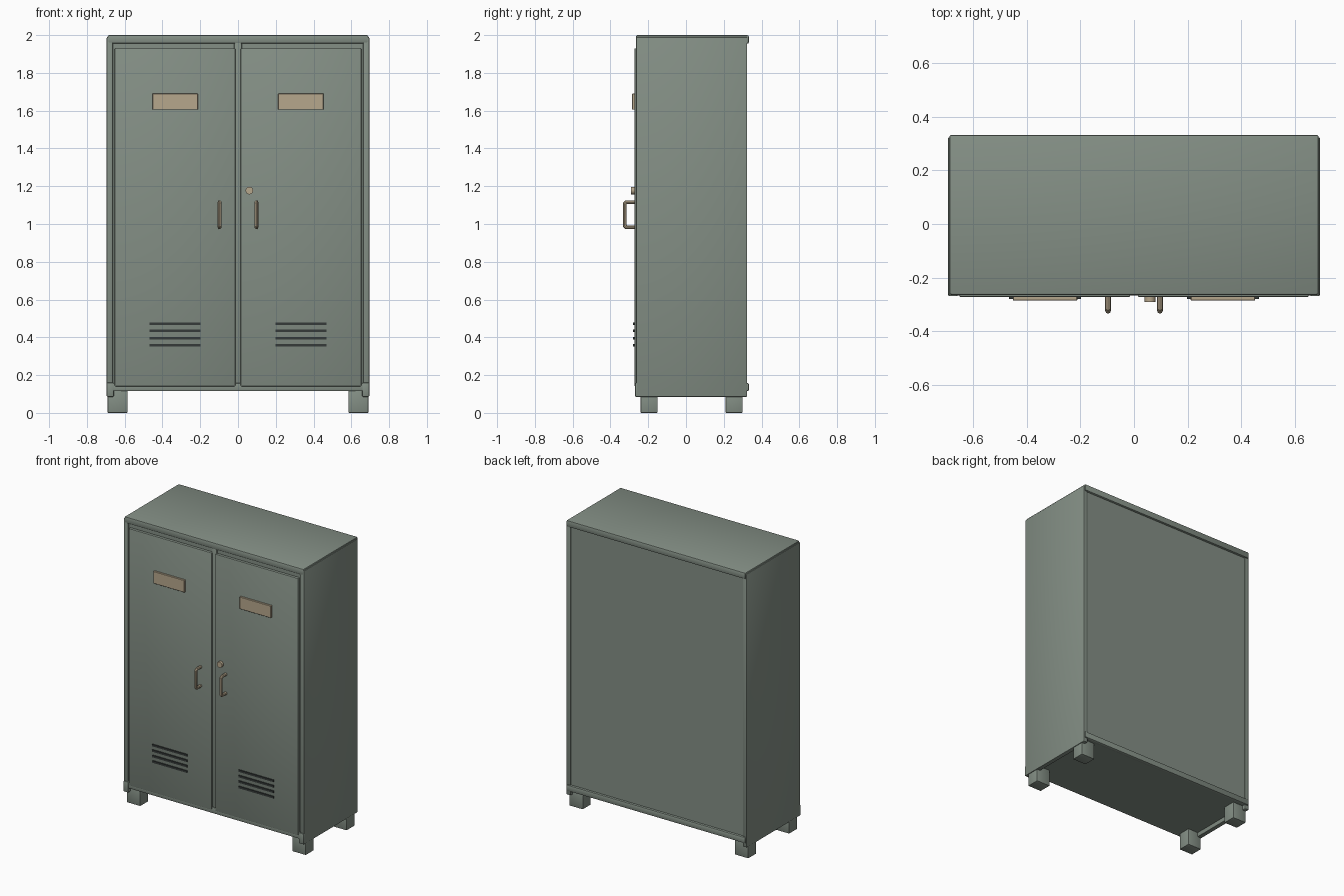
import bpy
import bmesh
import math
from mathutils import Matrix, Vector

cube = bpy.data.objects.get("Cube")
if cube:
    bpy.data.objects.remove(cube, do_unlink=True)


def material(name, rgb):
    m = bpy.data.materials.new(name)
    m.use_nodes = True
    m.diffuse_color = (*rgb, 1)
    m.node_tree.nodes["Principled BSDF"].inputs["Base Color"].default_value = (*rgb, 1)
    return m


GREEN = material("grey_green_paint", (0.23, 0.275, 0.235))
BRASS = material("dull_brass", (0.47, 0.385, 0.265))
DARK = material("dark_vent", (0.035, 0.042, 0.04))


def finish(obj, mat):
    obj.data.materials.append(mat)
    bpy.ops.object.select_all(action="DESELECT")
    obj.select_set(True)
    bpy.context.view_layer.objects.active = obj
    bpy.ops.object.shade_smooth_by_angle(angle=math.radians(35))
    return obj


def add_mesh(name, bm, mat):
    mesh = bpy.data.meshes.new(name)
    bm.to_mesh(mesh)
    bm.free()
    obj = bpy.data.objects.new(name, mesh)
    bpy.context.collection.objects.link(obj)
    return finish(obj, mat)


def box(name, xs, ys, zs, mat=GREEN, bevel=0.0, segments=2):
    """Box spanning three (low, high) ranges, with optional rounded edges."""
    lo, hi = zip(*(sorted(r) for r in (xs, ys, zs)))
    lo, hi = Vector(lo), Vector(hi)
    bm = bmesh.new()
    bmesh.ops.create_cube(bm, size=1)
    for v in bm.verts:
        v.co = (lo + hi) / 2 + Vector(a * b for a, b in zip(v.co, hi - lo))
    if bevel:
        bmesh.ops.bevel(bm, geom=bm.edges[:], offset=bevel, segments=segments,
                        affect="EDGES", profile=0.5)
    return add_mesh(name, bm, mat)


def mirrored(xs, side):
    return tuple(x * side for x in xs)


# Carcass: floor, back, top cap and the rails that wrap front and back
box("floor_panel", (-0.67, 0.67), (-0.25, 0.315), (0.115, 0.14))
box("back_panel", (-0.67, 0.67), (0.295, 0.318), (0.115, 1.97))
box("front_backing", (-0.67, 0.67), (-0.255, -0.235), (0.115, 1.97))
box("top_cap", (-0.69, 0.69), (-0.265, 0.333), (1.955, 2.0), bevel=0.008)
box("back_bottom_rail", (-0.69, 0.69), (0.30, 0.333), (0.115, 0.158), bevel=0.008)
box("front_bottom_rail", (-0.69, 0.69), (-0.267, -0.24), (0.115, 0.158), bevel=0.006)
box("centre_post", (-0.02, 0.02), (-0.262, -0.24), (0.13, 1.96), bevel=0.004)

for side, label in ((-1, "right"), (1, "left")):
    # Side walls reach a little below the floor
    box(f"{label}_side_panel", mirrored((0.663, 0.695), side), (-0.264, 0.324),
        (0.085, 1.99), bevel=0.005)
    box(f"{label}_corner_bracket", mirrored((0.657, 0.695), side), (-0.27, -0.24),
        (0.085, 0.16), bevel=0.006)

    # Feet
    for end, ys in (("front", (-0.24, -0.15)), ("back", (0.21, 0.30))):
        box(f"{label}_{end}_foot", mirrored((0.585, 0.69), side), ys, (0, 0.118),
            bevel=0.004)

    # Door with its name plate
    box(f"{label}_door", mirrored((0.014, 0.653), side), (-0.273, -0.25),
        (0.14, 1.93), bevel=0.006)
    box(f"{label}_name_plate", mirrored((0.212, 0.453), side), (-0.286, -0.27),
        (1.605, 1.69), BRASS, 0.002, 1)

    # Four vent slats
    for i in range(4):
        z = 0.358 + i * 0.038
        box(f"{label}_vent_slat_{i + 1}", mirrored((0.198, 0.468), side),
            (-0.28, -0.27), (z - 0.007, z + 0.007), DARK)

    # Bent rod pull handle
    x = 0.097 * side
    path = ((-0.265, 0.983), (-0.317, 0.983), (-0.325, 0.991),
            (-0.325, 1.107), (-0.317, 1.115), (-0.265, 1.115))
    curve = bpy.data.curves.new(f"{label}_handle", "CURVE")
    curve.dimensions = "3D"
    curve.bevel_depth = 0.0105
    curve.bevel_resolution = 2
    curve.use_fill_caps = True
    spline = curve.splines.new("POLY")
    spline.points.add(len(path) - 1)
    for point, (y, z) in zip(spline.points, path):
        point.co = (x, y, z, 1)
    handle = bpy.data.objects.new(f"{label}_handle", curve)
    bpy.context.collection.objects.link(handle)
    bpy.ops.object.select_all(action="DESELECT")
    handle.select_set(True)
    bpy.context.view_layer.objects.active = handle
    bpy.ops.object.convert(target="MESH")
    finish(bpy.context.view_layer.objects.active, BRASS)

# Round lock on the left door
bm = bmesh.new()
bmesh.ops.create_cone(bm, cap_ends=True, segments=24, radius1=0.02, radius2=0.02,
                      depth=0.026,
                      matrix=Matrix.Translation((0.06, -0.278, 1.177))
                      @ Matrix.Rotation(math.pi / 2, 4, "X"))
add_mesh("lock", bm, BRASS)
